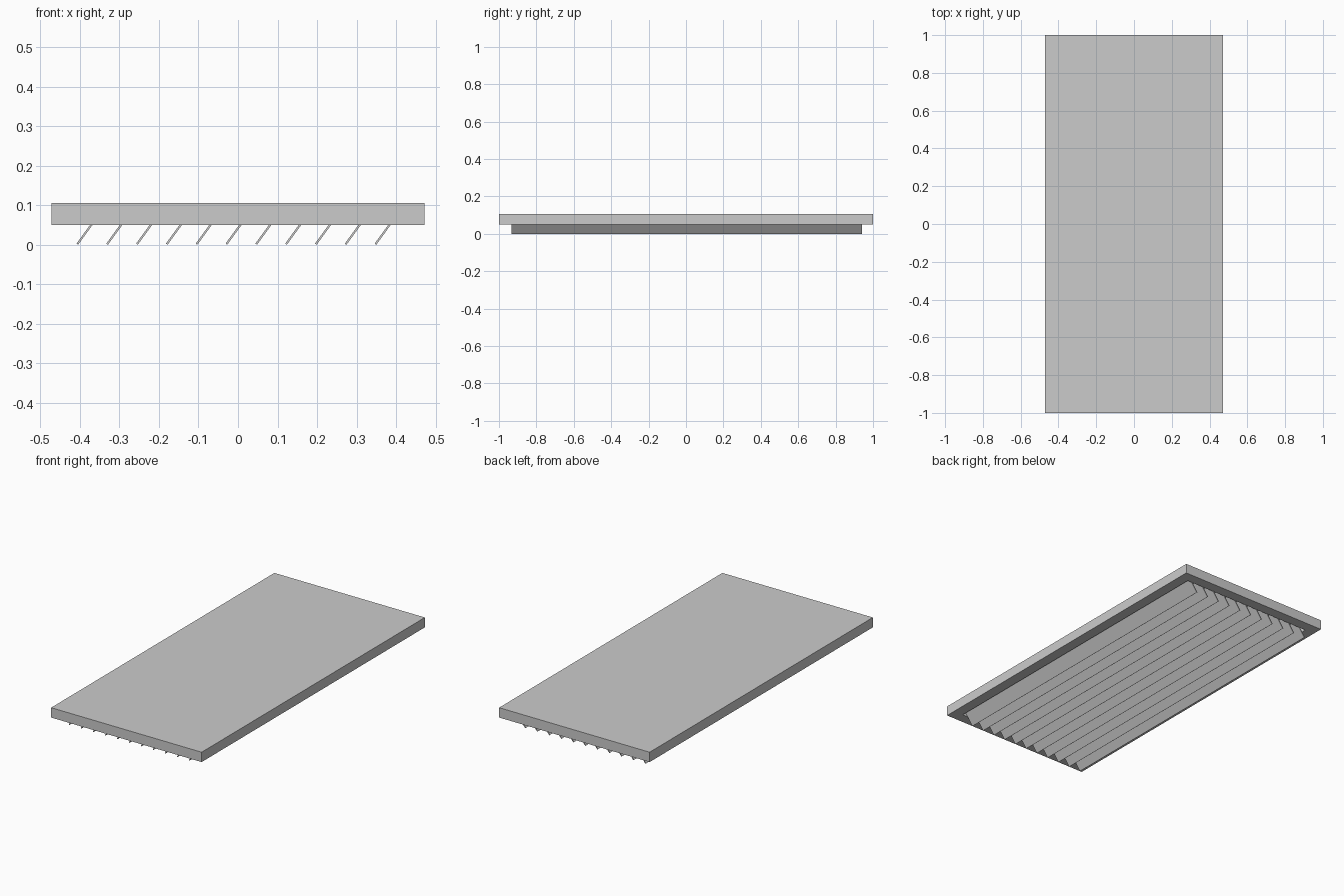
import bpy, bmesh
from math import radians, sin, cos
from mathutils import Matrix, Vector

if "Cube" in bpy.data.objects:
    bpy.data.objects.remove(bpy.data.objects["Cube"])

HALF_X, HALF_Y = 0.472, 1.0
Z0, Z1 = 0.05, 0.106
BORDER = 0.06
RECESS = 0.05


def make_object(name, bm):
    mesh = bpy.data.meshes.new(name)
    bm.to_mesh(mesh)
    bm.free()
    obj = bpy.data.objects.new(name, mesh)
    bpy.context.collection.objects.link(obj)
    return obj


def add_box(bm, size, centre, tilt=0.0):
    m = (Matrix.Translation(Vector(centre)) @ Matrix.Rotation(tilt, 4, 'Y')
         @ Matrix.Diagonal((*size, 1.0)))
    bmesh.ops.create_cube(bm, size=1.0, matrix=m)


# Frame: shallow tray, open underneath and closed on top
bm = bmesh.new()
add_box(bm, (2 * HALF_X, 2 * HALF_Y, Z1 - Z0), (0, 0, (Z0 + Z1) / 2))
bm.normal_update()
under = min(bm.faces, key=lambda f: f.calc_center_median().z)
bmesh.ops.inset_region(bm, faces=[under], thickness=BORDER, use_even_offset=True)
ret = bmesh.ops.extrude_discrete_faces(bm, faces=[under])
bmesh.ops.translate(bm, verts=ret['faces'][0].verts, vec=(0, 0, RECESS))
bmesh.ops.recalc_face_normals(bm, faces=bm.faces)
make_object("vent_frame", bm)

# Louvre slats: tilted thin boards repeated across the opening
COUNT, PITCH = 11, 0.0754
LENGTH, THICK, TILT = 0.1, 0.005, radians(54)
height = LENGTH * sin(TILT) + THICK * cos(TILT)
for i in range(COUNT):
    bm = bmesh.new()
    x = (i - (COUNT - 1) / 2) * PITCH
    add_box(bm, (LENGTH, 1.876, THICK), (x, 0.004, height / 2), -TILT)
    make_object(f"louvre_slat_{i + 1}", bm)
